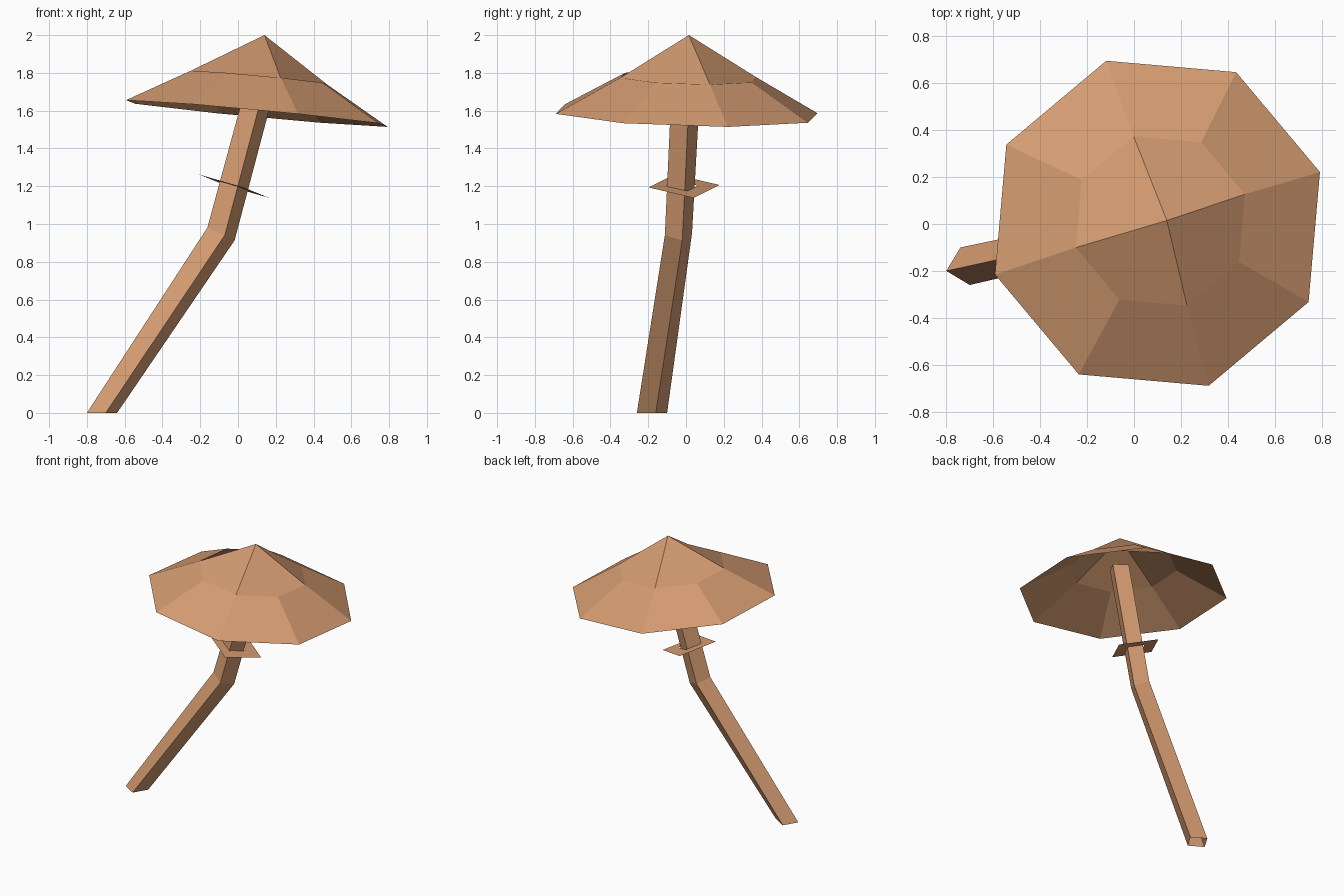
import bpy, math
from mathutils import Vector

if "Cube" in bpy.data.objects:
    bpy.data.objects.remove(bpy.data.objects["Cube"])

tan = bpy.data.materials.new("warm_tan")
tan.diffuse_color = (0.66, 0.33, 0.165, 1)
tan.use_nodes = True
tan.node_tree.nodes["Principled BSDF"].inputs["Base Color"].default_value = tan.diffuse_color


def make(name, verts, faces):
    mesh = bpy.data.meshes.new(name)
    mesh.from_pydata(verts, [], faces)
    mesh.materials.append(tan)
    obj = bpy.data.objects.new(name, mesh)
    bpy.context.collection.objects.link(obj)
    return obj


def tilted(center, offsets, slope):
    """Points around a center on a plane with the given x and y slope."""
    return [Vector(center) + Vector((x, y, slope[0] * x + slope[1] * y)) for x, y in offsets]


def octagon(r):
    angles = [math.radians(17.5 + 45 * i) for i in range(8)]
    return [(r * math.cos(a), r * math.sin(a)) for a in angles]


def square(x, y):
    return [(-x, -y), (y, -x), (x, y), (-y, x)]


def bridge(n, a, b):
    return [(a + i, a + (i + 1) % n, b + (i + 1) % n, b + i) for i in range(n)]


# Cap: open shell, eight rim sides, top closed by four quads meeting at the tip
cap_slope = (-0.094, -0.027)
cap = tilted((0.10, 0.003, 1.585), octagon(0.726), cap_slope)
cap += tilted((0.112, 0.013, 1.775), octagon(0.378), cap_slope)
cap.append(Vector((0.14, 0.015, 2.0)))
top = [(8 + 2 * k, 9 + 2 * k, 8 + (2 * k + 2) % 8, 16) for k in range(4)]
make("cap", cap, bridge(8, 0, 8) + top)

# Stem: bent, open four-sided tube
stem = tilted((-0.72, -0.18, 0), square(0.08, 0.02), (0, 0))
stem += tilted((-0.09, -0.04, 0.947), square(0.072, 0.02), (-0.46, -0.04))
stem += tilted((0.132, 0.002, 1.775), square(0.076, 0.02), cap_slope)
make("stem", stem, bridge(4, 0, 4) + bridge(4, 4, 8))

# Collar: thin tilted square ring around the stem
collar_slope = (-0.32, -0.05)
collar = tilted((-0.02, -0.01, 1.2), square(0.187, 0.05), collar_slope)
collar += tilted((-0.02, -0.01, 1.2), square(0.074, 0.02), collar_slope)
make("collar", collar, bridge(4, 0, 4))
